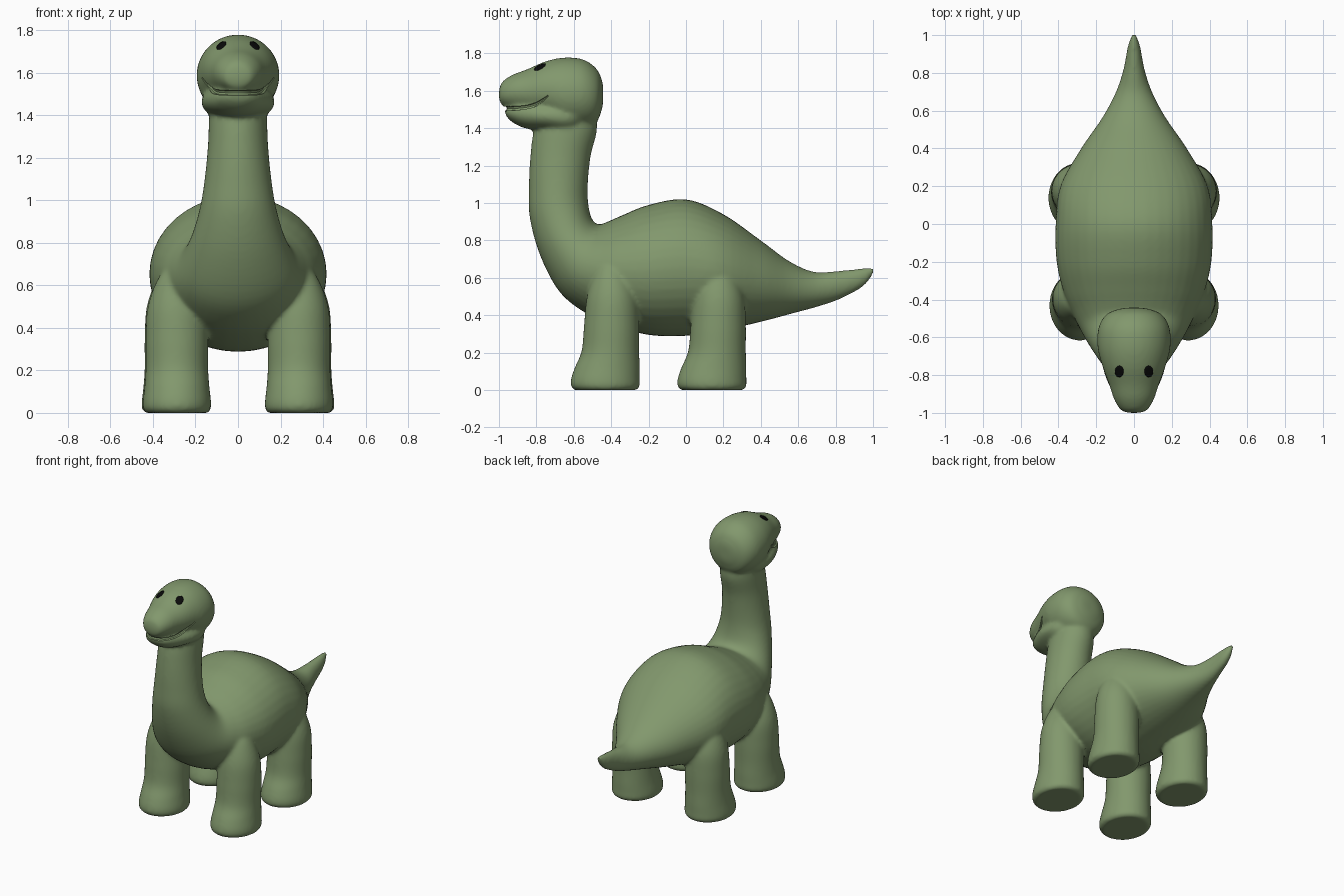
import bpy
import bmesh
from math import sin, cos, pi
from mathutils import Vector
from mathutils.bvhtree import BVHTree

default_cube = bpy.data.objects.get("Cube")
if default_cube:
    bpy.data.objects.remove(default_cube, do_unlink=True)


def make_material(name, colour, roughness):
    material = bpy.data.materials.new(name)
    material.use_nodes = True
    material.diffuse_color = (*colour, 1)
    shader = material.node_tree.nodes["Principled BSDF"]
    shader.inputs["Base Color"].default_value = (*colour, 1)
    shader.inputs["Roughness"].default_value = roughness
    return material


def add_object(name, mesh, material=None):
    result = bpy.data.objects.new(name, mesh)
    bpy.context.scene.collection.objects.link(result)
    if material:
        mesh.materials.clear()
        mesh.materials.append(material)
    return result


def bake(target):
    """Replace the object's mesh by its evaluated modifier result."""
    graph = bpy.context.evaluated_depsgraph_get()
    graph.update()
    mesh = bpy.data.meshes.new_from_object(target.evaluated_get(graph))
    target.modifiers.clear()
    target.data = mesh


def smooth_shade(target, angle):
    bpy.ops.object.select_all(action='DESELECT')
    target.select_set(True)
    bpy.context.view_layer.objects.active = target
    bpy.ops.object.shade_smooth_by_angle(angle=angle)


def spline(stations, steps):
    """Catmull-Rom interpolation of section stations."""
    last = len(stations) - 1
    for i in range(last):
        a, b, c, d = (stations[min(max(i + k, 0), last)] for k in (-1, 0, 1, 2))
        for s in range(steps):
            t = s / steps
            yield [q + t / 2 * (r - p + t * (2 * p - 5 * q + 4 * r - e
                                             + t * (3 * (q - r) + e - p)))
                   for p, q, r, e in zip(a, b, c, d)]
    yield list(stations[-1])


def loft(bm, stations, centre_x=0, sides=40, steps=5):
    """Each station is (y, z) of one edge, (y, z) of the opposite edge, half width."""
    rings = []
    for y1, z1, y2, z2, width in spline(stations, steps):
        middle = Vector((centre_x, (y1 + y2) / 2, (z1 + z2) / 2))
        arm = Vector((0, (y1 - y2) / 2, (z1 - z2) / 2))
        rings.append([bm.verts.new(middle + arm * cos(2 * pi * k / sides)
                                   + Vector((max(width, .004) * sin(2 * pi * k / sides), 0, 0)))
                      for k in range(sides)])
    faces = [bm.faces.new((low[k], low[k - 1], high[k - 1], high[k]))
             for low, high in zip(rings, rings[1:]) for k in range(sides)]
    faces += [bm.faces.new(rings[0]), bm.faces.new(rings[-1])]
    bmesh.ops.recalc_face_normals(bm, faces=faces)


green = make_material("soft green skin", (.223, .314, .153), .6)
black = make_material("black eye", (.003, .003, .003), .4)

# Tail, torso and neck as one sweep
spine = [
    (1.01, .655, 1.005, .63, .01),
    (.93, .65, .95, .555, .033),
    (.8, .636, .82, .485, .058),
    (.68, .633, .7, .445, .1),
    (.55, .69, .57, .41, .17),
    (.4, .8, .4, .365, .28),
    (.2, .94, .2, .32, .39),
    (0, 1.02, 0, .29, .415),
    (-.2, .99, -.2, .295, .41),
    (-.34, .935, -.4, .35, .37),
    (-.42, .9, -.55, .42, .32),
    (-.47, .885, -.68, .53, .27),
    (-.505, .92, -.78, .72, .22),
    (-.523, 1, -.835, .92, .18),
    (-.525, 1.1, -.84, 1.08, .158),
    (-.51, 1.25, -.832, 1.25, .142),
    (-.475, 1.4, -.81, 1.4, .135),
    (-.5, 1.52, -.75, 1.52, .12),
]

# Skull with overhanging muzzle
skull = [
    (-1, 1.6, -1, 1.56, .03),
    (-.985, 1.645, -.985, 1.525, .07),
    (-.93, 1.685, -.93, 1.503, .105),
    (-.85, 1.715, -.85, 1.48, .132),
    (-.75, 1.758, -.75, 1.45, .168),
    (-.65, 1.778, -.65, 1.4, .193),
    (-.55, 1.768, -.55, 1.4, .188),
    (-.48, 1.72, -.48, 1.43, .148),
    (-.45, 1.66, -.45, 1.5, .08),
    (-.443, 1.62, -.443, 1.54, .03),
]

# Lower jaw
jaw = [
    (-.97, 1.505, -.965, 1.47, .045),
    (-.94, 1.53, -.93, 1.433, .085),
    (-.86, 1.55, -.86, 1.4, .13),
    (-.75, 1.55, -.75, 1.385, .168),
    (-.62, 1.55, -.62, 1.37, .165),
    (-.52, 1.55, -.52, 1.42, .1),
]

# Leg profile: front edge, back edge, half width from sole to hip
leg = [
    (-.165, 0, .165, 0, .145),
    (-.185, .02, .183, .02, .16),
    (-.185, .06, .183, .06, .16),
    (-.165, .12, .183, .12, .153),
    (-.128, .21, .18, .21, .147),
    (-.115, .35, .18, .35, .147),
    (-.1, .5, .17, .5, .137),
    (-.06, .63, .12, .63, .09),
    (-.02, .7, .06, .7, .03),
]

bm = bmesh.new()
for part in (spine, skull, jaw):
    loft(bm, part)
for side in (-1, 1):
    for offset_y, offset_x in ((-.43, .287), (.14, .292)):
        placed = [(y1 + offset_y, z1, y2 + offset_y, z2, w) for y1, z1, y2, z2, w in leg]
        loft(bm, placed, side * offset_x)
body_mesh = bpy.data.meshes.new("body")
bm.to_mesh(body_mesh)
bm.free()

# Fuse the volumes into one soft skin
body = add_object("body", body_mesh)
remesh = body.modifiers.new("fuse", 'REMESH')
remesh.mode = 'VOXEL'
remesh.voxel_size = .011
soften = body.modifiers.new("soften", 'SMOOTH')
soften.factor = .5
soften.iterations = 10
bake(body)
graph = bpy.context.evaluated_depsgraph_get()
graph.update()
surface = BVHTree.FromObject(body, graph)

# Mouth: a tapered groove that follows the surface
mouth_points = []
count = 28
for i in range(count + 1):
    share = 2 * i / count - 1
    turn = share * pi / 2 * .98
    out = Vector((sin(turn), -cos(turn), 0))
    start = Vector((0, -.73, 1.505 + .07 * abs(share) ** 3)) + out
    hit = surface.ray_cast(start, -out)[0]
    if hit:
        mouth_points.append((hit, 1 - .7 * abs(share) ** 4))
curve = bpy.data.curves.new("mouth_cutter", 'CURVE')
curve.dimensions = '3D'
curve.bevel_depth = .013
curve.bevel_resolution = 2
curve.use_fill_caps = True
path = curve.splines.new('POLY')
path.points.add(len(mouth_points) - 1)
for point, (place, radius) in zip(path.points, mouth_points):
    point.co = (*place, 1)
    point.radius = radius
curve_object = add_object("mouth_path", curve)
graph = bpy.context.evaluated_depsgraph_get()
graph.update()
cutter_mesh = bpy.data.meshes.new_from_object(curve_object.evaluated_get(graph))
bpy.data.objects.remove(curve_object, do_unlink=True)
cutter = add_object("mouth_cutter", cutter_mesh)
cutter.hide_render = True
cut = body.modifiers.new("mouth", 'BOOLEAN')
cut.operation = 'DIFFERENCE'
cut.solver = 'EXACT'
cut.object = cutter
bake(body)
bpy.data.objects.remove(cutter, do_unlink=True)
body.data.materials.clear()
body.data.materials.append(green)
smooth_shade(body, .7)

# Eyes: thin oval plates laid on the skull
for side, name in ((1, "left_eye"), (-1, "right_eye")):
    bm = bmesh.new()
    rings = []
    for scale in (.35, .7, 1):
        ring = []
        for k in range(20):
            a = 2 * pi * k / 20
            above = Vector((side * (.077 + .022 * scale * cos(a)),
                            -.78 + .03 * scale * sin(a), 2))
            hit, normal, _, _ = surface.ray_cast(above, Vector((0, 0, -1)))
            ring.append(bm.verts.new(hit + normal * .004))
        rings.append(ring)
    bm.faces.new(rings[0])
    for inner, outer in zip(rings, rings[1:]):
        for k in range(20):
            bm.faces.new((inner[k - 1], inner[k], outer[k], outer[k - 1]))
    bmesh.ops.recalc_face_normals(bm, faces=bm.faces)
    if sum(f.normal.z for f in bm.faces) < 0:
        bmesh.ops.reverse_faces(bm, faces=bm.faces)
    eye_mesh = bpy.data.meshes.new(name)
    bm.to_mesh(eye_mesh)
    bm.free()
    eye = add_object(name, eye_mesh, black)
    plate = eye.modifiers.new("plate", 'SOLIDIFY')
    plate.thickness = .007
    smooth_shade(eye, .7)
